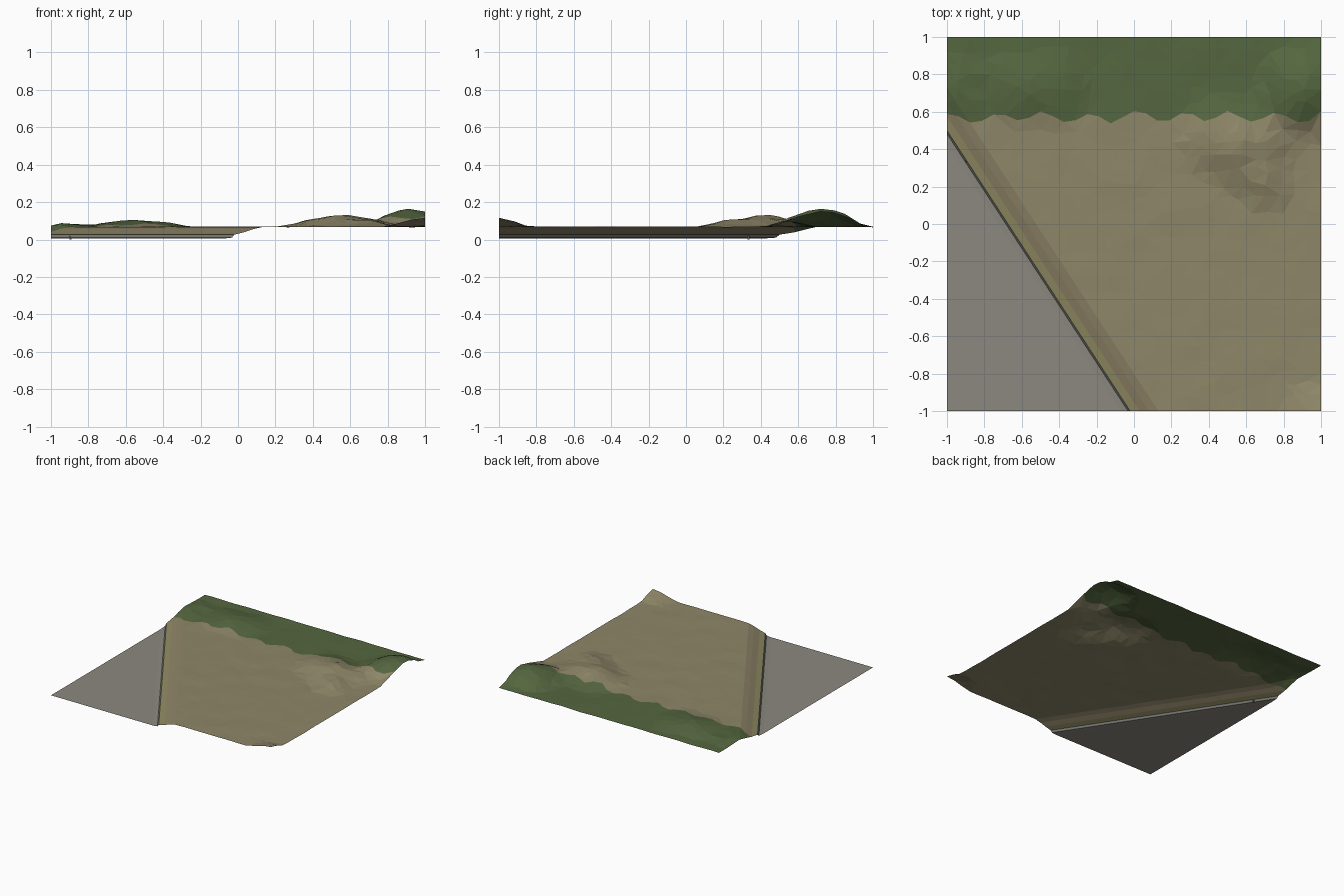
import bpy, bmesh, random, math
from mathutils import Vector, noise
from mathutils.geometry import delaunay_2d_cdt

if "Cube" in bpy.data.objects:
    bpy.data.objects.remove(bpy.data.objects["Cube"])

random.seed(4)
SLOPE = 1.531

# cross-section of the embankment: (offset from wall line, height)
PROFILE = [(-0.05, 0.006), (-0.012, 0.010), (0.0, 0.026), (0.05, 0.038), (0.10, 0.055), (0.15, 0.066)]
# mounds: x, y, height, radius x, radius y
MOUNDS = [(-0.92, 0.74, 0.022, 0.12, 0.2), (-0.64, 0.74, 0.028, 0.2, 0.24), (-0.45, 0.72, 0.027, 0.22, 0.24),
          (0.92, 0.73, 0.098, 0.26, 0.27), (1.0, -1.0, 0.048, 0.22, 0.17), (0.45, 0.47, 0.048, 0.22, 0.24),
          (0.62, 0.34, 0.045, 0.22, 0.22), (0.72, 0.52, 0.030, 0.25, 0.2), (0.72, 0.2, 0.022, 0.16, 0.14)]


def offset(x, y):
    return x + 1 - (0.5 - y) / SLOPE


def height(x, y):
    s = offset(x, y)
    if s <= PROFILE[0][0]:
        return PROFILE[0][1]
    base = PROFILE[-1][1]
    for (a, za), (b, zb) in zip(PROFILE, PROFILE[1:]):
        if a <= s <= b:
            base = za + (zb - za) * (s - a) / (b - a)
            break
    fade = min(1, max(0, (s - 0.08) / 0.12))
    rough = 0.004 * (noise.noise(Vector((x * 6, y * 6, 2))) + 0.5)
    bump = 0
    for mx, my, h, rx, ry in MOUNDS:
        d = ((x - mx) / rx) ** 2 + ((y - my) / ry) ** 2
        bump += h * max(0, 1 - d) ** 1.6
    edge = min(1, max(0, (1.02 - y) / 0.15))
    return base + fade * rough + min(1, fade + 0.3) * bump * edge


points, edges = [], []


def add_line(line):
    start = len(points)
    points.extend(Vector(p) for p in line)
    edges.extend((i, i + 1) for i in range(start, len(points) - 1))


# break lines running along the embankment
for c, _ in PROFILE:
    top = 0.5 + SLOPE * c
    n = 24
    ys = [-1 + (top + 1) * i / n for i in range(n + 1)]
    add_line([(max(-1, -1 + c + (0.5 - y) / SLOPE), y) for y in ys])

# wavy border between plain and wooded ridge
border = [(-1 + 2 * i / 32, (0.595, 0.585, 0.545, 0.56)[i % 4] + random.uniform(-0.012, 0.012)) for i in range(33)]
add_line(border)

# jittered scatter of terrain points with a straight outer edge
N = 28
for i in range(N + 1):
    for j in range(N + 1):
        x, y = -1 + 2 * i / N, -1 + 2 * j / N
        if 0 < i < N:
            x += random.uniform(-0.022, 0.022)
        if 0 < j < N:
            y += random.uniform(-0.022, 0.022)
        s = offset(x, y)
        if -0.08 < s < 0.18 or 0.51 < y < 0.63 or (s < -0.1 and i % 2 and 0 < j):
            continue
        points.append(Vector((x, y)))
for corner in ((-1, -1), (-1, 1), (1, -1), (1, 1)):
    points.append(Vector(corner))

flat, _, tris = delaunay_2d_cdt(points, edges, [], 0, 1e-4)[:3]


def border_y(x):
    t = min(31.999, max(0, (x + 1) * 16))
    i = int(t)
    return border[i][1] + (border[i + 1][1] - border[i][1]) * (t - i)


def region(x, y):
    s = offset(x, y)
    if s < -0.012:
        return "valley_floor"
    if s < 0:
        return "retaining_edge"
    if y > border_y(x):
        return "wooded_ridge"
    if s < 0.05:
        return "grass_verge"
    if s < 0.15:
        return "embankment"
    return "plain"


COLORS = {"valley_floor": (0.26, 0.25, 0.21), "retaining_edge": (0.20, 0.20, 0.18),
          "wooded_ridge": (0.09, 0.135, 0.05), "grass_verge": (0.27, 0.25, 0.12),
          "embankment": (0.26, 0.22, 0.13), "plain": (0.27, 0.24, 0.14)}


def paint(obj, color):
    mat = bpy.data.materials.new(obj.name + "_colour")
    mat.diffuse_color = (*color, 1)
    mat.use_nodes = True
    mat.node_tree.nodes["Principled BSDF"].inputs["Base Color"].default_value = mat.diffuse_color
    obj.data.materials.append(mat)


# one flat-shaded sheet per terrain region
groups = {name: [] for name in COLORS}
for tri in tris:
    c = sum((flat[k] for k in tri), Vector((0, 0))) / 3
    groups[region(c.x, c.y)].append(tri)
for name, faces in groups.items():
    bm = bmesh.new()
    made = {}
    for tri in faces:
        a, b, c = (flat[k] for k in tri)
        if abs((b - a).cross(c - a)) < 1e-7:
            continue
        for k in tri:
            if k not in made:
                x, y = flat[k]
                made[k] = bm.verts.new((x, y, height(x, y)))
        f = bm.faces.new([made[k] for k in tri])
        f.normal_update()
        if f.normal.z < 0:
            f.normal_flip()
    mesh = bpy.data.meshes.new(name)
    bm.to_mesh(mesh)
    bm.free()
    obj = bpy.data.objects.new(name, mesh)
    bpy.context.collection.objects.link(obj)
    paint(obj, COLORS[name])

# small marker post beside the wall
bpy.ops.mesh.primitive_cube_add(size=1, location=(-0.895, 0.335, 0.01))
post = bpy.context.object
post.name = "marker_post"
post.scale = (0.01, 0.01, 0.02)
paint(post, (0.12, 0.12, 0.12))
